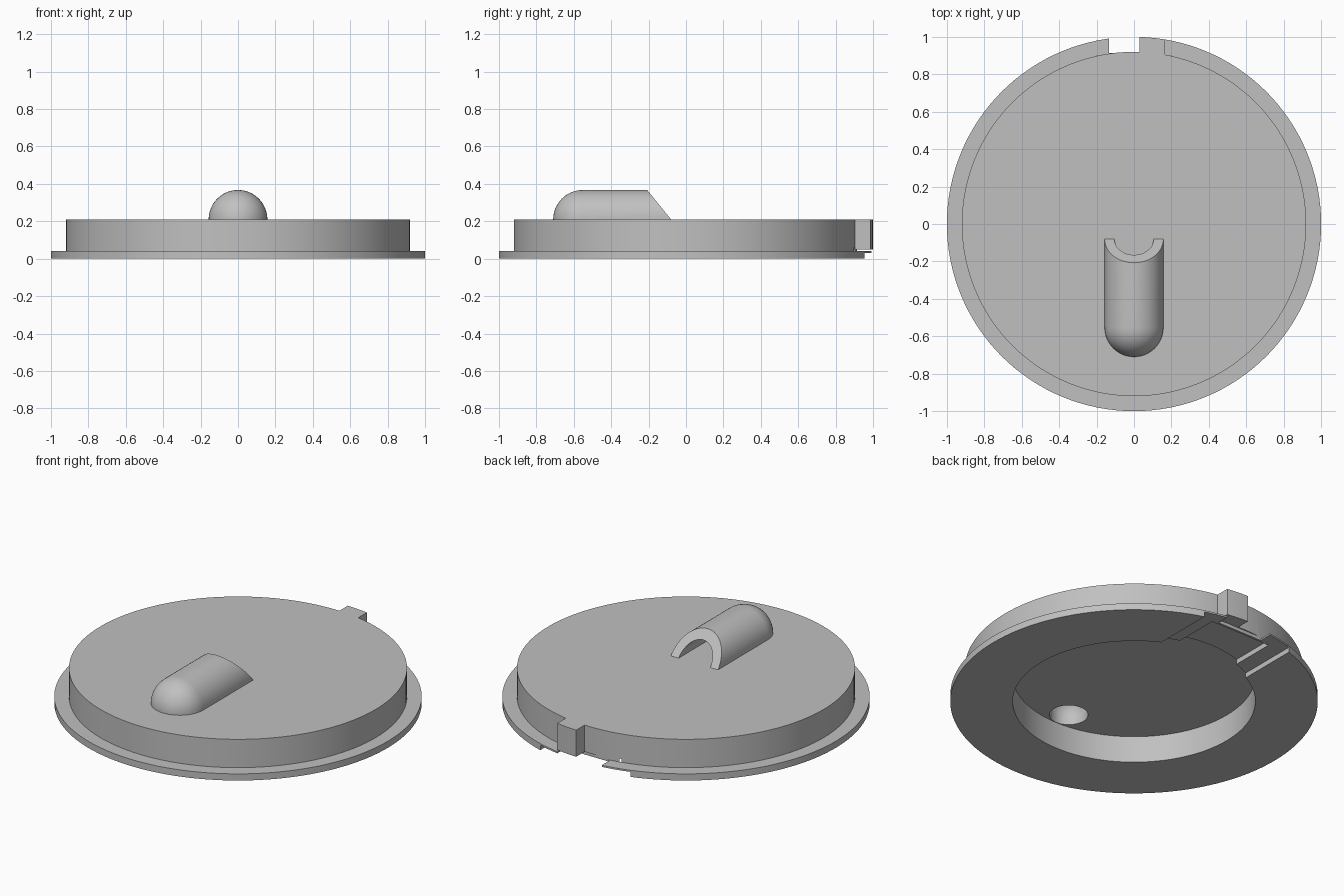
import bpy, bmesh, math

old = bpy.data.objects.get("Cube")
if old:
    bpy.data.objects.remove(old, do_unlink=True)

grey = bpy.data.materials.new("plain grey")
grey.use_nodes = True
grey.diffuse_color = (0.53, 0.53, 0.53, 1)
grey.node_tree.nodes["Principled BSDF"].inputs["Base Color"].default_value = (0.53, 0.53, 0.53, 1)


def finish(bm, name):
    bmesh.ops.remove_doubles(bm, verts=bm.verts, dist=1e-5)
    bmesh.ops.recalc_face_normals(bm, faces=bm.faces)
    mesh = bpy.data.meshes.new(name)
    bm.to_mesh(mesh)
    bm.free()
    mesh.materials.append(grey)
    obj = bpy.data.objects.new(name, mesh)
    bpy.context.collection.objects.link(obj)
    return obj


def lathe(name, profile, steps=128):
    bm = bmesh.new()
    verts = [bm.verts.new((r, 0, z)) for r, z in profile]
    edges = [bm.edges.new(pair) for pair in zip(verts, verts[1:])]
    bmesh.ops.spin(bm, geom=verts + edges, cent=(0, 0, 0), axis=(0, 0, 1),
                   angle=math.tau, steps=steps, use_merge=True)
    return finish(bm, name)


def prism(name, outline, z0, z1):
    bm = bmesh.new()
    face = bm.faces.new([bm.verts.new((x, y, z0)) for x, y in outline])
    top = bmesh.ops.extrude_face_region(bm, geom=[face])["geom"]
    bmesh.ops.translate(bm, vec=(0, 0, z1 - z0),
                        verts=[v for v in top if isinstance(v, bmesh.types.BMVert)])
    return finish(bm, name)


def box(name, x0, x1, y0, y1, z0, z1):
    return prism(name, [(x0, y0), (x1, y0), (x1, y1), (x0, y1)], z0, z1)


def combine(target, tool, operation):
    mod = target.modifiers.new("combine", "BOOLEAN")
    mod.operation = operation
    mod.solver = "EXACT"
    mod.object = tool
    bpy.context.view_layer.objects.active = target
    bpy.ops.object.modifier_apply(modifier=mod.name)
    bpy.data.objects.remove(tool, do_unlink=True)


def smooth(obj):
    bpy.ops.object.select_all(action="DESELECT")
    obj.select_set(True)
    bpy.context.view_layer.objects.active = obj
    bpy.ops.object.shade_smooth_by_angle(angle=math.radians(30))


TOP, CEILING, RECESS = 0.21, 0.16, 0.66
DOME_Y, OUTER, INNER = -0.553, 0.157, 0.105

# Round lid with a flange and a recess underneath
lid = lathe("lid", [(0, CEILING), (RECESS, CEILING), (RECESS, 0), (1, 0),
                    (1, 0.04), (0.92, 0.04), (0.92, TOP), (0, TOP)])

# Stepped slot under the rim, gap in the flange, and the vent hole
combine(lid, box("wide_slot", -0.3, 0.3, 0.5, 1.1, -0.1, 0.03), "DIFFERENCE")
combine(lid, box("deep_slot", -0.2, 0.2, 0.5, 0.9, -0.1, 0.06), "DIFFERENCE")
combine(lid, box("flange_gap", -0.134, 0.165, 0.913, 1.1, -0.1, 0.05), "DIFFERENCE")
hole = [(INNER * math.cos(a * math.tau / 48), DOME_Y + INNER * math.sin(a * math.tau / 48))
        for a in range(48)]
combine(lid, prism("vent_hole", hole, 0.1, 0.3), "DIFFERENCE")

# Locking tab at the back, its outer face following the rim
rim = [(x, math.sqrt(1 - x * x)) for x in (0.165, 0.12, 0.075, 0.03)]
combine(lid, prism("tab", [(0.03, 0.89), (0.165, 0.89)] + rim, 0.05, TOP), "UNION")
smooth(lid)

# Hollow half-round hood with a domed front and a slanted open back
bm = bmesh.new()
ARC, DOME = 32, 12


def shell_row(phi):
    row = []
    for radius in (OUTER, INNER):
        part = []
        for i in range(DOME + 1):
            t = i / DOME * math.pi / 2
            part.append((radius * math.sin(t), DOME_Y - radius * math.cos(t)))
        part.append((radius, -0.08 - 0.81 * radius * math.sin(phi)))
        row += part if radius == OUTER else part[::-1]
    return [bm.verts.new((r * math.cos(phi), y, TOP + r * math.sin(phi))) for r, y in row]


rows = [shell_row(math.pi * j / ARC) for j in range(ARC + 1)]
for a, b in zip(rows, rows[1:]):
    for i in range(len(a) - 1):
        bm.faces.new((a[i], a[i + 1], b[i + 1], b[i]))
bmesh.ops.remove_doubles(bm, verts=bm.verts, dist=1e-5)
hood = finish(bm, "vent_hood")
smooth(hood)
